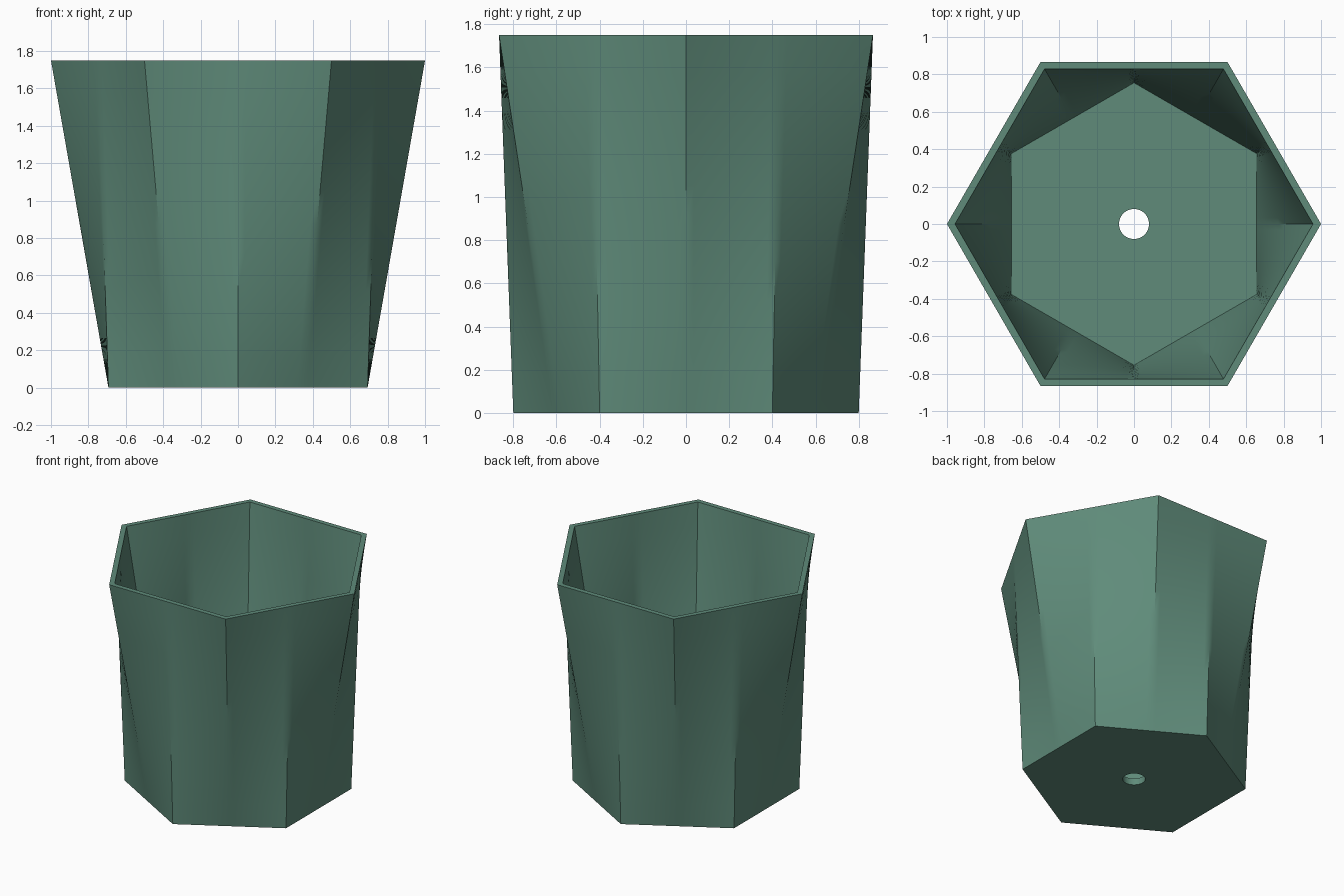
import bpy
import bmesh
from math import cos, sin, pi, radians
from mathutils import Vector

STEPS = 12            # points per half side of a hexagon
COUNT = 12 * STEPS
ROWS = 10             # rows up each wall
HEIGHT, FLOOR = 1.75, 0.05

cube = bpy.data.objects.get("Cube")
if cube:
    bpy.data.objects.remove(cube, do_unlink=True)


def hexagon(radius, z, first_corner):
    """Hexagon outline; corners on every second spoke from first_corner."""
    spokes = []
    for j in range(12):
        r = radius if j % 2 == first_corner else radius * cos(pi / 6)
        spokes.append(Vector((r * cos(j * pi / 6), r * sin(j * pi / 6), z)))
    return [spokes[k // STEPS].lerp(spokes[(k // STEPS + 1) % 12], k % STEPS / STEPS)
            for k in range(COUNT)]


def circle(radius, z):
    return [Vector((radius * cos(2 * pi * k / COUNT), radius * sin(2 * pi * k / COUNT), z))
            for k in range(COUNT)]


def loft(start, end):
    """Rings running straight from one outline to the other."""
    return [[a.lerp(b, i / ROWS) for a, b in zip(start, end)] for i in range(ROWS + 1)]


# Closed section: drain hole, underside, outer wall, rim, inner wall, floor
outer = loft(hexagon(0.8, 0, 1), hexagon(1.0, HEIGHT, 0))
inner = loft(hexagon(0.957, HEIGHT, 0), hexagon(0.755, FLOOR, 1))
rings = [circle(0.08, 0)] + outer + inner + [circle(0.08, FLOOR)]

bm = bmesh.new()
loops = [[bm.verts.new(p) for p in ring] for ring in rings]
for lower, upper in zip(loops, loops[1:] + loops[:1]):
    for k in range(COUNT):
        n = (k + 1) % COUNT
        bm.faces.new((lower[k], lower[n], upper[n], upper[k]))
bmesh.ops.recalc_face_normals(bm, faces=bm.faces)
mesh = bpy.data.meshes.new("planter_pot")
bm.to_mesh(mesh)
bm.free()

pot = bpy.data.objects.new("planter_pot", mesh)
bpy.context.collection.objects.link(pot)

# Muted green
green = bpy.data.materials.new("muted_green")
green.use_nodes = True
colour = (0.115, 0.26, 0.195, 1)
green.diffuse_color = colour
green.node_tree.nodes["Principled BSDF"].inputs["Base Color"].default_value = colour
mesh.materials.append(green)

# Smooth walls with crisp rim and corners
bpy.ops.object.select_all(action="DESELECT")
pot.select_set(True)
bpy.context.view_layer.objects.active = pot
bpy.ops.object.shade_smooth_by_angle(angle=radians(30))
